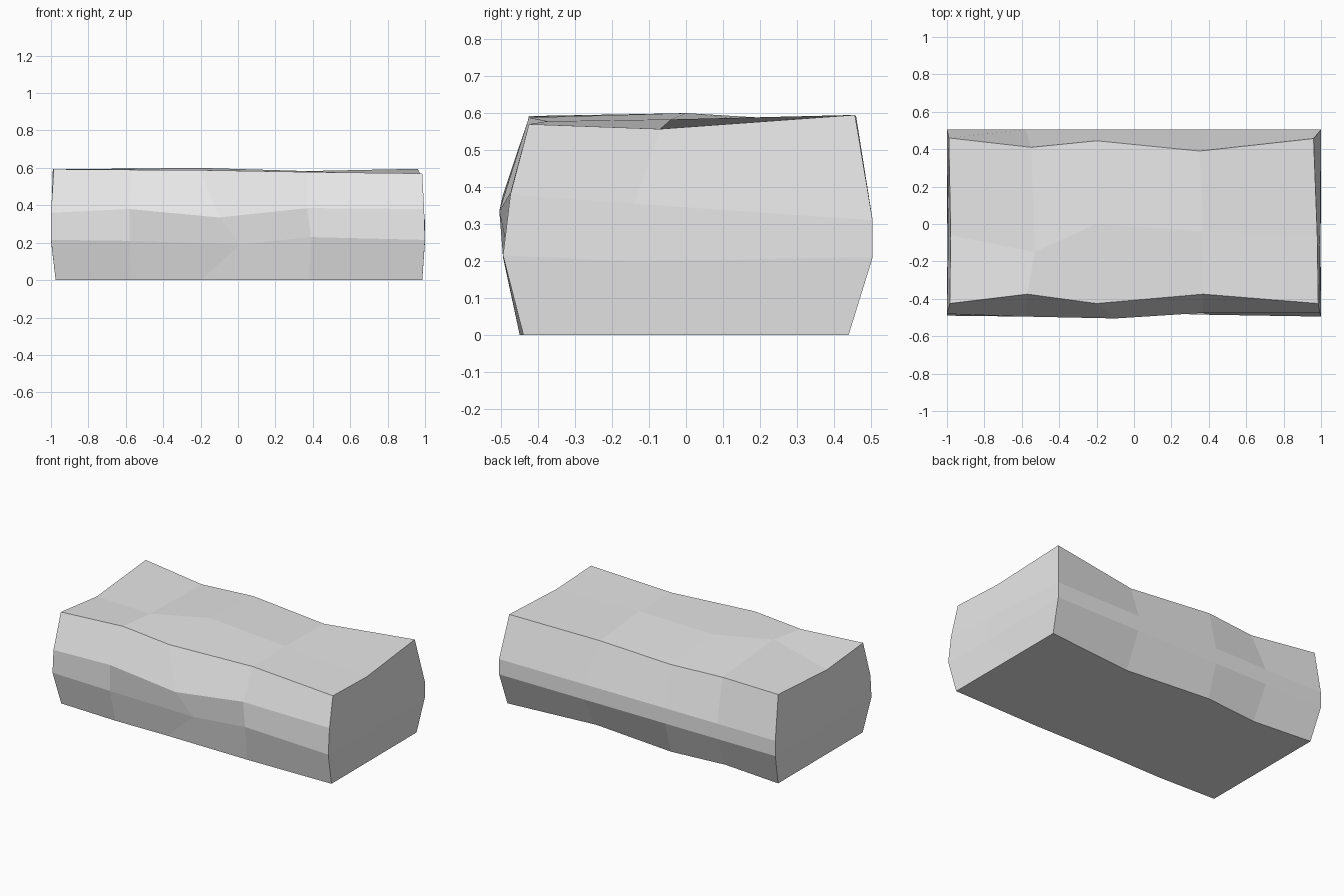
import bpy
import bmesh

cube = bpy.data.objects.get("Cube")
if cube:
    bpy.data.objects.remove(cube, do_unlink=True)


def make_material(name, value):
    """Create one plain grey material."""
    material = bpy.data.materials.new(name)
    material.use_nodes = True
    colour = (value, value, value, 1)
    material.diffuse_color = colour
    material.node_tree.nodes["Principled BSDF"].inputs["Base Color"].default_value = colour
    return material


def spread(value, count):
    """Repeat a single number along a whole edge line."""
    return value if isinstance(value, list) else [value] * count


# Lengthwise edge lines around the block, each given as x, y and z at five stations
bottom_x = [-.975, -.57, -.2, .38, .985]
side_x = [-1, -.58, -.2, .39, 1]
edge_lines = {
    "front_bottom": (bottom_x, [-.435, -.45, -.445, -.45, -.44], 0),
    "front_low": ([-1, -.58, .01, .39, 1], [-.49, -.495, -.475, -.485, -.495],
                  [.215, .21, .19, .23, .215]),
    "front_high": ([-1, -.58, -.1, .37, .995], [-.48, -.495, -.505, -.475, -.475],
                   [.36, .38, .335, .385, .38]),
    "front_top": ([-.985, -.57, -.2, .37, .985], [-.425, -.375, -.425, -.375, -.425],
                  [.592, .59, .588, .578, .57]),
    "middle_top": ([-.98, -.53, -.2, .37, .98], [-.06, -.15, 0, -.04, -.07],
                   [.555, .597, .6, .583, .557]),
    "back_top": ([-.99, -.55, -.2, .35, .96], [.46, .41, .445, .39, .457],
                 [.593, .57, .573, .56, .595]),
    "back_high": (side_x, .505, .31),
    "back_low": (side_x, .505, .21),
    "back_bottom": (bottom_x, [.44, .405, .44, .385, .44], 0),
    "middle_bottom": (bottom_x, .05, 0),
}

bm = bmesh.new()
lines = {}
for name, (xs, ys, zs) in edge_lines.items():
    points = zip(xs, spread(ys, len(xs)), spread(zs, len(xs)))
    lines[name] = [bm.verts.new(point) for point in points]

# Long faces between neighbouring edge lines
ring = list(lines.values())
for line, following in zip(ring, ring[1:] + ring[:1]):
    for i in range(len(line) - 1):
        bm.faces.new((line[i], line[i + 1], following[i + 1], following[i]))

# Chipped end faces, with a column of points up the middle
levels = ("bottom", "low", "high", "top")
for end, side in ((0, -1), (-1, 1)):
    front = [lines["front_" + level][end] for level in levels]
    back = [lines["back_" + level][end] for level in levels]
    middle = [
        lines["middle_bottom"][end],
        bm.verts.new((side * .998, -.15, .2)),
        bm.verts.new((side * .995, -.14, .355)),
        lines["middle_top"][end],
    ]
    for a, b in ((front, middle), (middle, back)):
        for i in range(len(levels) - 1):
            bm.faces.new((a[i], b[i], b[i + 1], a[i + 1]))

bmesh.ops.recalc_face_normals(bm, faces=bm.faces)

# Flat-shaded stone block
mesh = bpy.data.meshes.new("stone_block")
bm.to_mesh(mesh)
bm.free()
mesh.materials.append(make_material("stone_grey", .8))
stone_block = bpy.data.objects.new("stone_block", mesh)
bpy.context.collection.objects.link(stone_block)
